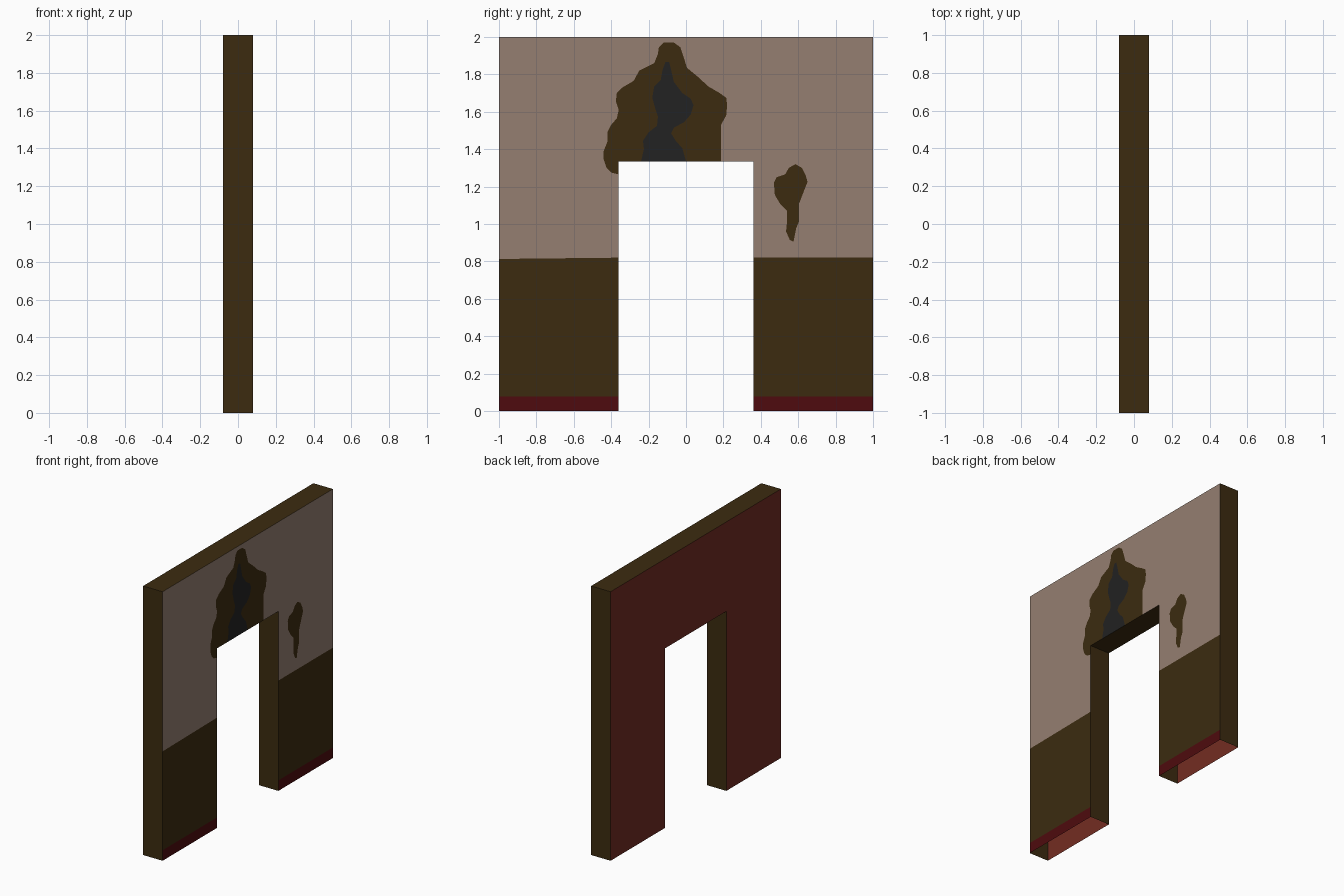
import bpy
from mathutils import Vector
from mathutils.geometry import delaunay_2d_cdt

if "Cube" in bpy.data.objects:
    bpy.data.objects.remove(bpy.data.objects["Cube"])

T = 0.08                      # half thickness of the wall
DY, DZ = 0.36, 1.335          # doorway half width and height


def material(name, rgb):
    m = bpy.data.materials.new(name)
    lin = [(c / 255 / 12.92 if c < 11 else ((c / 255 + 0.055) / 1.055) ** 2.4) for c in rgb]
    m.diffuse_color = (*lin, 1)
    m.use_nodes = True
    m.node_tree.nodes["Principled BSDF"].inputs["Base Color"].default_value = m.diffuse_color
    return m


plaster = material("beige_plaster", (149, 127, 113))
brown = material("dark_brown", (60, 43, 16))
red = material("deep_red_trim", (78, 11, 14))
soot = material("charcoal", (34, 34, 34))
backing = material("brick_red", (115, 44, 34))


def make(name, verts, faces, mats, indices):
    me = bpy.data.meshes.new(name)
    me.from_pydata(verts, [], faces)
    for m in mats:
        me.materials.append(m)
    for p, i in zip(me.polygons, indices):
        p.material_index = i
    ob = bpy.data.objects.new(name, me)
    bpy.context.collection.objects.link(ob)
    return ob


# Wall outline with doorway (y, z), counter-clockwise seen from +x
outline = [(-1, 0), (-DY, 0), (-DY, DZ), (DY, DZ), (DY, 0), (1, 0), (1, 2), (-1, 2)]

# Wall shell: edges, jambs and back, open underneath
n = len(outline)
verts = [(T, y, z) for y, z in outline] + [(-T, y, z) for y, z in outline]
faces = [tuple(reversed(range(n, 2 * n)))]
for i in range(n):
    j = (i + 1) % n
    if outline[i][1] == 0 and outline[j][1] == 0:
        continue
    faces.append((i, i + n, j + n, j))
make("wall_shell", verts, faces, [brown, backing], [1] + [0] * (len(faces) - 1))

# Outlines of the painted areas (clockwise)
big_stain = [(-.36, 1.265), (-.40, 1.275), (-.425, 1.30), (-.44, 1.345), (-.44, 1.39),
             (-.42, 1.44), (-.42, 1.49), (-.40, 1.53), (-.37, 1.565), (-.36, 1.61),
             (-.375, 1.655), (-.37, 1.70), (-.34, 1.73), (-.28, 1.765), (-.25, 1.82),
             (-.17, 1.86), (-.15, 1.91), (-.145, 1.945), (-.12, 1.97), (-.065, 1.97),
             (-.03, 1.945), (-.015, 1.90), (.005, 1.835), (.06, 1.79), (.12, 1.735),
             (.18, 1.70), (.215, 1.675), (.22, 1.635), (.215, 1.58), (.187, 1.53),
             (.187, DZ), (-DY, DZ)]
soot_mark = [(-.24, DZ), (-.225, 1.40), (-.23, 1.445), (-.20, 1.49), (-.155, 1.525),
             (-.15, 1.575), (-.165, 1.62), (-.18, 1.675), (-.17, 1.735), (-.135, 1.77),
             (-.125, 1.825), (-.11, 1.865), (-.09, 1.865), (-.08, 1.825), (-.065, 1.76),
             (-.02, 1.70), (.025, 1.67), (.04, 1.635), (.025, 1.585), (-.01, 1.545),
             (-.065, 1.515), (-.08, 1.485), (-.055, 1.445), (-.02, 1.405), (0, DZ)]
small_stain = [(.585, 1.32), (.62, 1.30), (.64, 1.26), (.65, 1.225), (.63, 1.175),
               (.605, 1.11), (.605, 1.015), (.59, .98), (.575, .905), (.555, .915),
               (.535, .96), (.54, 1.01), (.54, 1.07), (.505, 1.105), (.475, 1.155),
               (.47, 1.22), (.485, 1.25), (.53, 1.265), (.55, 1.30)]


def band(y0, y1, top0, top1):
    return [(y0, 0), (y1, 0), (y1, top1), (y0, top0)]


# Later regions paint over earlier ones
regions = [(outline, 0),
           (band(-1, -DY, .813, .82), 1), (band(DY, 1, .82, .82), 1),
           (band(-1, -DY, .078, .078), 2), (band(DY, 1, .078, .078), 2),
           (big_stain[::-1], 1), (small_stain[::-1], 1), (soot_mark[::-1], 3)]

# Painted face: all areas cut into one flat surface
pts, polys = [], []
for loop, _ in regions:
    polys.append(list(range(len(pts), len(pts) + len(loop))))
    pts += [Vector(p) for p in loop]
v2, _, tris, _, _, origin = delaunay_2d_cdt(pts, [], polys, 1, 1e-5)
kept = [(t, regions[max(o)][1]) for t, o in zip(tris, origin) if o]
make("painted_face", [(T, v.x, v.y) for v in v2], [t for t, _ in kept],
     [plaster, brown, red, soot], [i for _, i in kept])
